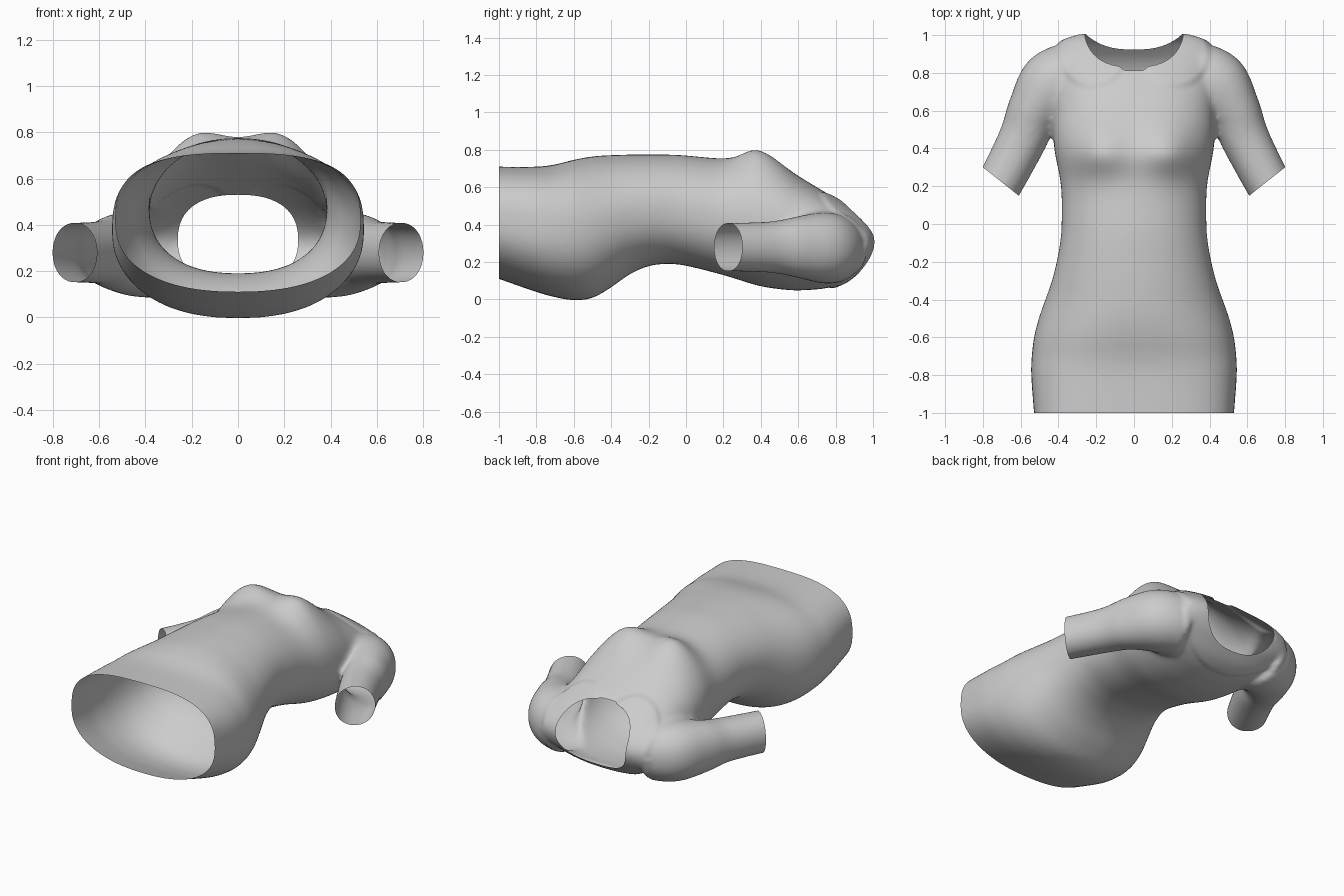
import bpy, bmesh, math
from mathutils import Vector

if "Cube" in bpy.data.objects:
    bpy.data.objects.remove(bpy.data.objects["Cube"])

SEG = 48


def catmull(rows, steps=6):
    """Smoothly interpolate rows of numbers."""
    out = []
    for i in range(len(rows) - 1):
        p = [rows[max(0, min(len(rows) - 1, i + k))] for k in (-1, 0, 1, 2)]
        for s in range(steps):
            t = s / steps
            out.append([0.5 * (2 * b + (c - a) * t + (2 * a - 5 * b + 4 * c - d) * t * t
                               + (3 * b - a - 3 * c + d) * t ** 3) for a, b, c, d in zip(*p)])
    return out + [list(rows[-1])]


def oval(hw, hh, top, bottom):
    """Superellipse with separate exponents for its upper and lower half."""
    pts = []
    for i in range(SEG):
        a = 2 * math.pi * i / SEG
        c, s = math.cos(a), math.sin(a)
        n = top if s >= 0 else bottom
        pts.append((math.copysign(abs(c) ** (2 / n), c) * hw, math.copysign(abs(s) ** (2 / n), s) * hh))
    return pts


def loft(bm, rings):
    vs = [[bm.verts.new(p) for p in r] for r in rings]
    fs = [bm.faces.new((a[i], a[(i + 1) % SEG], b[(i + 1) % SEG], b[i]))
          for a, b in zip(vs, vs[1:]) for i in range(SEG)]
    fs += [bm.faces.new(vs[0]), bm.faces.new(vs[-1])]
    bmesh.ops.recalc_face_normals(bm, faces=fs)


def make(name, bm):
    me = bpy.data.meshes.new(name)
    bm.to_mesh(me)
    bm.free()
    ob = bpy.data.objects.new(name, me)
    bpy.context.collection.objects.link(ob)
    return ob


def apply(ob, kind, **props):
    m = ob.modifiers.new(kind, kind)
    for k, v in props.items():
        setattr(m, k, v)
    bpy.context.view_layer.objects.active = ob
    bpy.ops.object.modifier_apply(modifier=m.name)


# Body: y, half width, back z, front z, front squareness
body = [(-1.1, .52, .15, .71, 2.9), (-1, .53, .11, .71, 2.9), (-.8, .545, .04, .71, 2.8),
        (-.7, .542, .012, .722, 2.6), (-.6, .53, -.004, .747, 2.4), (-.5, .505, .008, .765, 2.2),
        (-.4, .47, .065, .772, 2.1), (-.3, .435, .135, .775, 2.1), (-.2, .41, .178, .775, 2.1),
        (-.1, .392, .19, .775, 2.1), (0, .384, .18, .77, 2.1), (.2, .387, .13, .75, 2.1),
        (.38, .42, .075, .73, 2.3), (.5, .43, .055, .7, 2.35), (.6, .43, .048, .655, 2.35),
        (.75, .44, .06, .57, 2.35), (.85, .44, .095, .505, 2.35), (.92, .42, .15, .45, 2.35),
        (.96, .39, .19, .41, 2.35), (.985, .33, .23, .38, 2.35), (1.0, .27, .26, .36, 2.35)]
bm = bmesh.new()
loft(bm, [[(x, y, z + (zb + zt) / 2) for x, z in oval(hw, (zt - zb) / 2, n, 2.3)]
          for y, hw, zb, zt, n in catmull(body)])

# Sleeves: centre x, y, z, half width, half depth
sleeve = [(.77, .125, .28, .122, .13), (.705, .225, .28, .122, .13), (.587, .455, .28, .13, .138),
          (.53, .6, .28, .142, .165), (.43, .73, .277, .188, .19), (.3, .78, .27, .19, .185)]
path = catmull(sleeve)
for side in (1, -1):
    rings = []
    for i, (x, y, z, hw, hh) in enumerate(path):
        a, b = path[max(0, i - 1)], path[min(len(path) - 1, i + 1)]
        d = Vector((b[0] - a[0], b[1] - a[1])).normalized()
        rings.append([(side * (x + u * d.y), y - u * d.x, z + v) for u, v in oval(hw, hh, 2.1, 2.1)])
    loft(bm, rings)
dress = make("dress", bm)

# Merge body and sleeves into one smooth skin
apply(dress, 'REMESH', mode='VOXEL', voxel_size=.014)
apply(dress, 'SMOOTH', factor=.5, iterations=22)

# Bust and raised collar
bm = bmesh.new()
bm.from_mesh(dress.data)
bm.normal_update()
for v in bm.verts:
    x, y, z = abs(v.co.x), v.co.y, v.co.z
    n = v.normal.copy()
    if z > .3:
        sy = .085 if y < .38 else .11
        fade = min(1, (z - .3) / .2)
        for cx in (.18, -.18):
            v.co.z += .083 * fade * math.exp(-((x - cx) / .115) ** 2 / 2 - ((y - .38) / sy) ** 2 / 2)
        inside = .19 - math.hypot(x - .22, y - .9)
    else:
        inside = y - .76 - 1.1 * x * x
    if y > .65:
        v.co += n * .01 * max(0, min(1, inside / .03))
bm.to_mesh(dress.data)
bm.free()

# Neck opening cutter
NX, NZ, NW, NH, NE = 0, .335, .26, .195, 2.4
bm = bmesh.new()
loft(bm, [[(x, y, z + NZ) for x, z in oval(NW, NH, NE, NE)] for y in (.7, 1.3)])
cutter = make("neck_cutter", bm)
cutter.hide_render = True
apply(dress, 'BOOLEAN', operation='DIFFERENCE', object=cutter, solver='EXACT')
bpy.data.objects.remove(cutter)

# Open the neck, hem and sleeve ends
bm = bmesh.new()
bm.from_mesh(dress.data)
gone = []
for f in bm.faces:
    c = f.calc_center_median()
    if c.y > .69 and (abs(c.x) / NW) ** NE + (abs(c.z - NZ) / NH) ** NE < 1.0005:
        gone.append(f)
bmesh.ops.delete(bm, geom=gone, context='FACES')


def trim(co, no, test):
    fs = [f for f in bm.faces if test(f.calc_center_median())]
    geom = list({e for f in fs for e in list(f.verts) + list(f.edges)}) + fs
    bmesh.ops.bisect_plane(bm, geom=geom, plane_co=co, plane_no=no, clear_outer=True)


trim((0, -1, 0), (0, -1, 0), lambda c: c.y < -.9)
for s in (1, -1):
    trim((s * .705, .225, 0), (s * .62, -.785, 0), lambda c: s * c.x > .53 and c.y > -.1)
bm.to_mesh(dress.data)
bm.free()

mat = bpy.data.materials.new("plain_grey_cloth")
mat.diffuse_color = (.6, .6, .6, 1)
mat.use_nodes = True
mat.node_tree.nodes["Principled BSDF"].inputs["Base Color"].default_value = mat.diffuse_color
dress.data.materials.clear()
dress.data.materials.append(mat)
for p in dress.data.polygons:
    p.material_index = 0
    p.use_smooth = True
